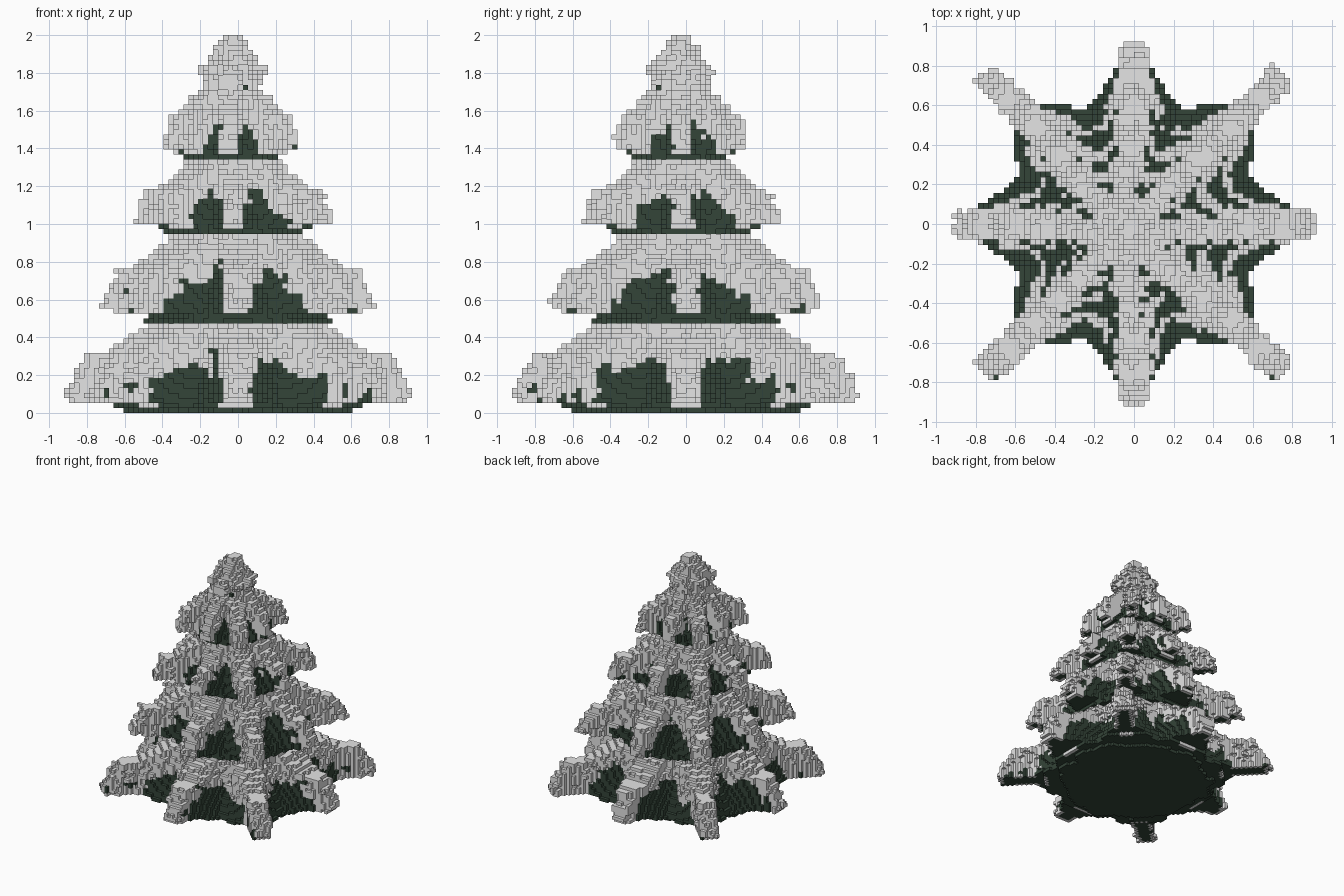
import bpy, bmesh, math
from mathutils import Vector, noise

if "Cube" in bpy.data.objects:
    bpy.data.objects.remove(bpy.data.objects["Cube"])

CELL = 2 / 76          # block size
NXY, NZ = 36, 76       # half width and height in blocks

# tiers: bottom z, top z, side branch reach, diagonal reach, valley radius, top radius, centre x, centre y
TIERS = [
    (0.00, 0.49, 0.94, 1.10, 0.66, 0.42, 0.00, 0.00),
    (0.48, 0.94, 0.73, 0.86, 0.50, 0.31, 0.00, 0.00),
    (0.94, 1.33, 0.52, 0.65, 0.38, 0.22, -0.02, -0.02),
    (1.33, 1.74, 0.36, 0.43, 0.27, 0.11, -0.04, -0.03),
    (1.72, 2.02, 0.18, 0.18, 0.14, 0.01, -0.03, -0.03),
]


def reach(tip, top, t, knee):
    """Drooping branch: nearly full length low down, then sloping in to the trunk."""
    if t < knee:
        return tip * (1 - 0.16 * (t / knee) ** 1.3)
    return top + (0.74 * tip - top) * (1 - t) / (1 - knee)


def block_kind(x, y, z, tier):
    """0 = empty, 1 = green foliage, 2 = snow."""
    z0, z1, side, diag, valley, top, cx, cy = tier
    x, y = x - cx, y - cy
    r = math.hypot(x, y)
    if r > diag + 0.06:
        return 0
    t = (z - z0) / (z1 - z0)
    ang = math.atan2(y, x) / (math.pi / 4)
    arm = round(ang)
    diagonal = arm % 2 == 1
    off = abs(ang - arm) * math.pi / 4
    along, across = r * math.cos(off), r * math.sin(off)
    tip = diag if diagonal else side
    cap = z0 > 1.7
    n = noise.noise(Vector((x * 7 + 3, y * 7 + 5, z * 7)))
    fine = noise.noise(Vector((x * 21, y * 21 + 9, z * 21)))

    # snow lies along each branch and over the upper part of each tier
    strip = 0.035 + (0.035 if diagonal else 0.05) * side + 0.035 * n
    line = 0.57 + 0.3 * n
    if diagonal:
        line -= (0.1 if z0 == 0 else 0.25) * (1 - off / (math.pi / 8))
    band = t > line or (cap and t > 0.1)
    snowy = band or (across < strip and z - z0 > 0.035)
    grow = 0.01 + 0.035 * fine if snowy else 0.0

    # core between the branches, sloping like a cone
    v = valley + (top - valley) * t ** 0.85
    if r < v + grow + (0.02 if band else 0) + 0.01 * n:
        # bottom edge of the lowest tier is lifted a little
        if z0 == 0 and z < CELL and r > 0.58 + 0.1 * n:
            return 0
        return 2 if snowy else 1
    # tapered branches; diagonal ones turn thin quickly
    start, wide = v * math.cos(math.pi / 8), v * math.sin(math.pi / 8)
    f = min(1.0, max(0.0, (tip - along) / (tip - start)))
    if diagonal:
        thin = 0.03 + 0.035 * side
        width = max(thin, thin + (wide - thin) * (f - 0.55) / 0.45)
    else:
        width = 0.035 + (wide - 0.035) * f ** 1.3
    width *= 1 - 0.2 * t
    if along < reach(tip, top, t, 0.4 if cap else 0.62) + grow and across < width + grow:
        if z - z0 < 0.03 + 0.04 * (1 - f):
            return 0
        return 2 if snowy else 1
    return 0


# fill the block grid
grid = {}
for k in range(NZ):
    z = (k + 0.5) * CELL
    tiers = [t for t in TIERS if t[0] <= z < t[1]]
    for i in range(-NXY, NXY):
        for j in range(-NXY, NXY):
            kind = max((block_kind((i + 0.5) * CELL, (j + 0.5) * CELL, z, t) for t in tiers), default=0)
            if kind:
                grid[i, j, k] = kind

# undersides inside the snowy rim stay green
for i, j, k in [p for p, v in grid.items() if v == 2 and (p[0], p[1], p[2] - 1) not in grid]:
    if all(q in grid for q in ((i + 1, j, k), (i - 1, j, k), (i, j + 1, k), (i, j - 1, k), (i, j, k + 1))):
        grid[i, j, k] = 1

# outward quads of one block
SIDES = {
    (1, 0, 0): ((1, 0, 0), (1, 1, 0), (1, 1, 1), (1, 0, 1)),
    (-1, 0, 0): ((0, 0, 0), (0, 0, 1), (0, 1, 1), (0, 1, 0)),
    (0, 1, 0): ((0, 1, 0), (0, 1, 1), (1, 1, 1), (1, 1, 0)),
    (0, -1, 0): ((0, 0, 0), (1, 0, 0), (1, 0, 1), (0, 0, 1)),
    (0, 0, 1): ((0, 0, 1), (1, 0, 1), (1, 1, 1), (0, 1, 1)),
    (0, 0, -1): ((0, 0, 0), (0, 1, 0), (1, 1, 0), (1, 0, 0)),
}


def build(name, kind, mat_name, color):
    """Mesh the exposed faces of every block of one kind."""
    bm = bmesh.new()
    verts = {}

    def vert(p):
        if p not in verts:
            verts[p] = bm.verts.new([c * CELL for c in p])
        return verts[p]

    for (i, j, k), value in grid.items():
        if value != kind:
            continue
        for (dx, dy, dz), quad in SIDES.items():
            if (i + dx, j + dy, k + dz) not in grid:
                bm.faces.new([vert((i + a, j + b, k + c)) for a, b, c in quad])
    mesh = bpy.data.meshes.new(name)
    bm.to_mesh(mesh)
    bm.free()
    mat = bpy.data.materials.new(mat_name)
    mat.diffuse_color = (*color, 1)
    mat.use_nodes = True
    mat.node_tree.nodes["Principled BSDF"].inputs["Base Color"].default_value = mat.diffuse_color
    mesh.materials.append(mat)
    bpy.context.collection.objects.link(bpy.data.objects.new(name, mesh))


build("tree_foliage", 1, "dark green", (0.034, 0.058, 0.040))
build("snow_cover", 2, "snow white", (0.78, 0.78, 0.78))
